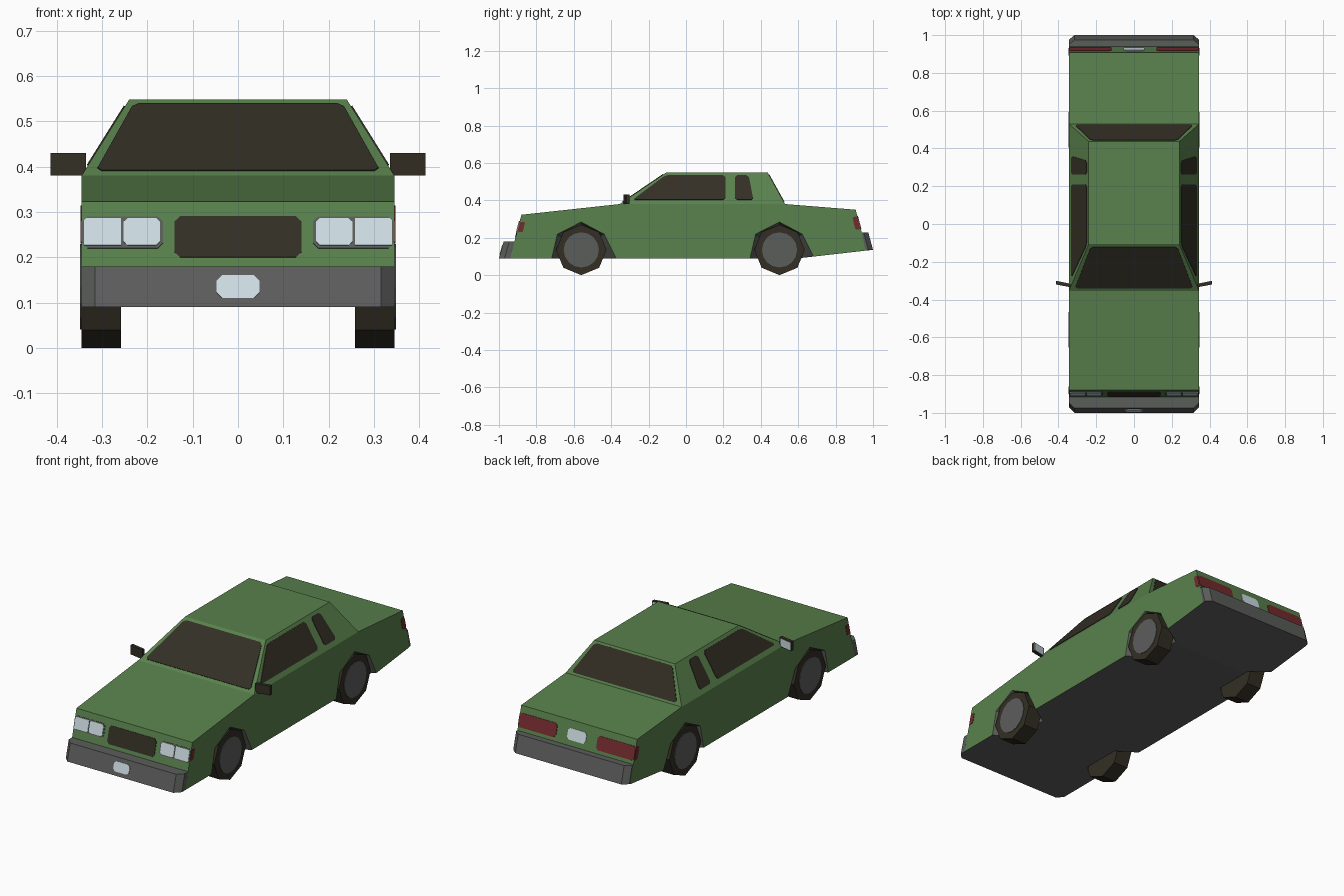
import bpy, bmesh, math
from mathutils import Vector

if "Cube" in bpy.data.objects:
    bpy.data.objects.remove(bpy.data.objects["Cube"])


def material(name, rgb):
    m = bpy.data.materials.new(name)
    m.diffuse_color = (*rgb, 1)
    m.use_nodes = True
    m.node_tree.nodes["Principled BSDF"].inputs["Base Color"].default_value = m.diffuse_color
    return m


GREEN = material("green paint", (0.100, 0.220, 0.072))
GREY = material("grey trim", (0.105, 0.110, 0.105))
DARK = material("dark glass and rubber", (0.033, 0.028, 0.018))
PALE = material("pale lamp", (0.62, 0.73, 0.78))
RED = material("red lamp", (0.175, 0.024, 0.026))


def finish(bm, name, mats):
    bmesh.ops.recalc_face_normals(bm, faces=bm.faces)
    me = bpy.data.meshes.new(name)
    bm.to_mesh(me)
    bm.free()
    for m in mats:
        me.materials.append(m)
    ob = bpy.data.objects.new(name, me)
    bpy.context.collection.objects.link(ob)
    return ob


def loft_bm(a, b):
    """Solid between two matching loops of 3D points."""
    bm = bmesh.new()
    va = [bm.verts.new(p) for p in a]
    vb = [bm.verts.new(p) for p in b]
    bm.faces.new(va)
    bm.faces.new(vb)
    n = len(a)
    for i in range(n):
        j = (i + 1) % n
        bm.faces.new((va[i], va[j], vb[j], vb[i]))
    bmesh.ops.recalc_face_normals(bm, faces=bm.faces)
    return bm


def loft(name, a, b, *mats):
    return finish(loft_bm(a, b), name, mats)


def clip(pts, d):
    """Cut the corners off a polygon."""
    out = []
    for i, p in enumerate(pts):
        p = Vector(p)
        for q in (pts[i - 1], pts[(i + 1) % len(pts)]):
            out.append(p + (Vector(q) - p).normalized() * d)
    return out


def plate(name, pts, outward, mat, h=0.003, corner=0.012):
    """Thin plate lying on a surface, raised by h towards outward."""
    pts = clip(pts, corner) if corner else [Vector(p) for p in pts]
    n = (pts[2] - pts[0]).cross(pts[4 % len(pts)] - pts[0]) if corner else \
        (pts[1] - pts[0]).cross(pts[2] - pts[0])
    n.normalize()
    if n.dot(Vector(outward)) < 0:
        n = -n
    return loft(name, [p - n * 0.002 for p in pts], [p + n * h for p in pts], mat)


def line(v, v0, u0, v1, u1):
    return u0 + (u1 - u0) * (v - v0) / (v1 - v0)


W = 0.345
SIDES = ((1, "right"), (-1, "left"))


def nose(x, z): return (x, line(z, 0.09, -0.94, 0.323, -0.88), z)
def tail(x, z): return (x, line(z, 0.227, 0.94, 0.35, 0.907), z)
def screen(x, z): return (x, line(z, 0.38, -0.355, 0.548, -0.107), z)
def back(x, z): return (x, line(z, 0.38, 0.53, 0.548, 0.437), z)
def flank(s, y, z): return (s * line(z, 0.38, W, 0.548, 0.24), y, z)


def box(f, x0, x1, z0, z1):
    return [f(x0, z0), f(x1, z0), f(x1, z1), f(x0, z1)]


# Body: extruded side profile, cabin raised from its top face
profile = [(-0.94, 0.09), (-0.88, 0.323), (-0.355, 0.38), (0.53, 0.38),
           (0.907, 0.35), (0.94, 0.227), (0.96, 0.131), (0.60, 0.09)]
bm = loft_bm([(-W, y, z) for y, z in profile], [(W, y, z) for y, z in profile])
deck = [f for f in bm.faces if f.normal.z > 0.999]
roof = bmesh.ops.extrude_discrete_faces(bm, faces=deck)["faces"][0]
for v in roof.verts:
    v.co = (math.copysign(0.24, v.co.x), -0.107 if v.co.y < 0 else 0.437, 0.548)
bm.normal_update()
for f in bm.faces:
    f.material_index = 1 if f.normal.z < -0.7 else 0
body = finish(bm, "body", (GREEN, GREY))

# Wheels and tapered wheel wells
ARCH = [(-0.17, 0.05), (-0.16, 0.09), (-0.13, 0.22), (0, 0.286),
        (0.125, 0.22), (0.19, 0.09), (0.21, 0.05)]


def ring(x, y, r, n):
    return [(x, y + r * math.sin(2 * math.pi * k / n), 0.135 - r * math.cos(2 * math.pi * k / n))
            for k in range(n)]


for y, end in ((-0.56, "front"), (0.50, "rear")):
    for s, side in SIDES:
        tag = f"{end}_{side}"
        loft("tyre_" + tag, ring(s * 0.258, y, 0.135, 8), ring(s * W, y, 0.135, 8), DARK)
        loft("hubcap_" + tag, ring(s * 0.34, y, 0.094, 16), ring(s * 0.348, y, 0.094, 16), GREY)
        cutter = loft("well_cutter_" + tag,
                      [(s * 0.35, y + a, z) for a, z in ARCH],
                      [(s * 0.24, y + a * 0.65, z * 0.88) for a, z in ARCH], GREEN, GREY)
        for f in cutter.data.polygons:
            f.material_index = 1
        cutter.hide_render = True
        cutter.hide_viewport = False
        cutter.display_type = 'WIRE'
        mod = body.modifiers.new("well_" + tag, 'BOOLEAN')
        mod.operation = 'DIFFERENCE'
        mod.solver = 'EXACT'
        mod.object = cutter


# Bumpers with chamfered corners
def bumper(name, y_in, y_side, y_out, z_in, z_out, shift_in, shift_out, z_top):
    plan = [(-W, y_in, z_in), (-W, y_side, z_out), (-0.315, y_out, z_out),
            (0.315, y_out, z_out), (W, y_side, z_out), (W, y_in, z_in)]
    top = [(x, y + (shift_in if y == y_in else shift_out), z_top) for x, y, z in plan]
    loft(name, plan, top, GREY)


bumper("front_bumper", -0.94, -0.97, -1.0, 0.09, 0.09, 0.023, 0.025, 0.18)
bumper("rear_bumper", 0.96, 0.975, 1.0, 0.131, 0.135, -0.02, -0.025, 0.227)

# Windscreen and rear window
for name, f, out in (("windscreen", screen, (0, -1, 1)), ("rear_window", back, (0, 1, 1))):
    plate(name, [f(-0.313, 0.39), f(0.313, 0.39), f(0.23, 0.538), f(-0.23, 0.538)], out, DARK)

# Grille and number plates
plate("grille", box(nose, -0.14, 0.14, 0.20, 0.29), (0, -1, 0), DARK)
plate("front_plate", box(lambda x, z: (x, line(z, 0.09, -1.0, 0.18, -0.975), z),
                         -0.047, 0.047, 0.11, 0.16), (0, -1, 0), PALE)
plate("rear_plate", box(tail, -0.055, 0.055, 0.255, 0.312), (0, 1, 0), PALE)

for s, side in SIDES:
    # Side windows
    plate("door_window_" + side, [flank(s, *p) for p in
          ((-0.285, 0.402), (0.21, 0.402), (0.21, 0.533), (-0.11, 0.533))], (s, 0, 0), DARK)
    plate("quarter_window_" + side, [flank(s, *p) for p in
          ((0.262, 0.402), (0.36, 0.402), (0.335, 0.533), (0.262, 0.533))], (s, 0, 0), DARK)

    # Headlamps in a grey surround
    plate("headlamp_surround_" + side, box(nose, s * 0.165, s * 0.344, 0.22, 0.29), (0, -1, 0), GREY, 0.002)
    plate("inner_headlamp_" + side, box(nose, s * 0.172, s * 0.252, 0.226, 0.285), (0, -1, 0), PALE, 0.005, 0.008)
    plate("outer_headlamp_" + side, box(nose, s * 0.258, s * 0.34, 0.226, 0.285), (0, -1, 0), PALE, 0.005, 0)

    # Tail lamps and side markers
    plate("tail_lamp_" + side, box(tail, s * 0.12, s * 0.345, 0.245, 0.315), (0, 1, 0), RED)
    plate("front_marker_" + side, [(s * W, *p) for p in
          ((-0.902, 0.23), (-0.873, 0.23), (-0.86, 0.285), (-0.888, 0.285))], (s, 0, 0), RED, 0.002, 0.005)
    plate("rear_marker_" + side, [(s * W, *p) for p in
          ((0.905, 0.245), (0.933, 0.245), (0.915, 0.315), (0.89, 0.31))], (s, 0, 0), RED, 0.002, 0.005)

    # Door mirrors
    plan = [(0.335, -0.335), (0.335, -0.318), (0.414, -0.302), (0.414, -0.32)]
    loft("mirror_" + side, [(s * x, y, 0.38) for x, y in plan],
         [(s * x, y, 0.43) for x, y in plan], DARK)
    plate("mirror_glass_" + side, [(s * 0.343, -0.3164, 0.384), (s * 0.411, -0.3026, 0.384),
          (s * 0.411, -0.3026, 0.426), (s * 0.343, -0.3164, 0.426)], (0, 1, 0), PALE, 0.002, 0)
